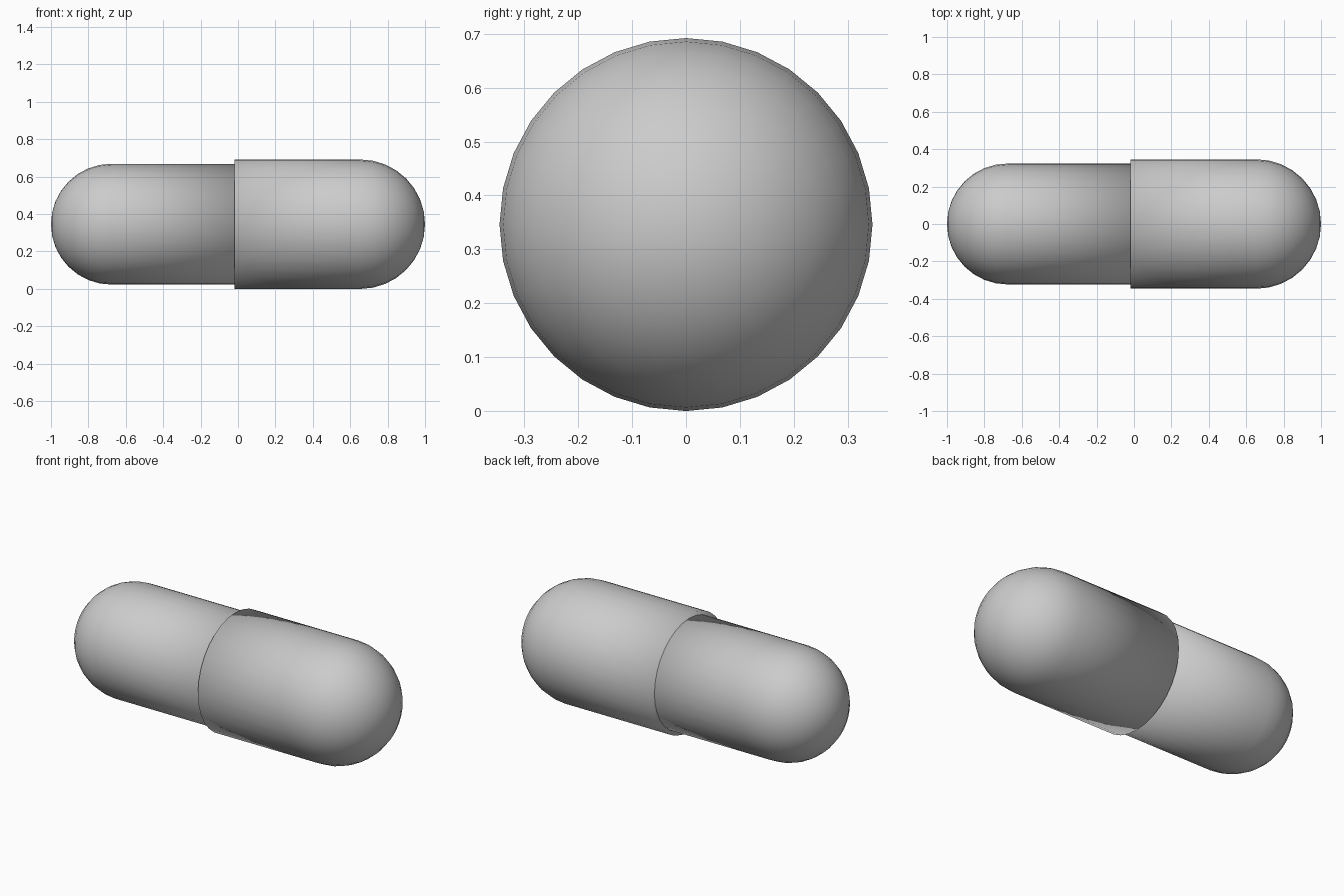
import bpy
import bmesh
import math
from mathutils import Matrix

cube = bpy.data.objects.get("Cube")
if cube:
    bpy.data.objects.remove(cube, do_unlink=True)

GREY = (0.6, 0.6, 0.6, 1.0)
LARGE_R, SMALL_R = 0.346, 0.323
SEAM = -0.02

grey = bpy.data.materials.new("light_grey")
grey.use_nodes = True
grey.diffuse_color = GREY
grey.node_tree.nodes["Principled BSDF"].inputs["Base Color"].default_value = GREY


def capsule_half(name, radius, side, seam):
    """Domed tube lying along x, its dome at x = side and its flat end at the seam."""
    bm = bmesh.new()
    bmesh.ops.create_uvsphere(bm, u_segments=32, v_segments=16, radius=radius)
    bmesh.ops.rotate(bm, verts=bm.verts, matrix=Matrix.Rotation(side * math.pi / 2, 3, "Y"))

    # keep the outer dome
    inner = [v for v in bm.verts if v.co.x * side < -0.001]
    bmesh.ops.delete(bm, geom=inner, context="VERTS")
    bmesh.ops.translate(bm, verts=bm.verts, vec=(side * (1 - radius), 0, 0))

    # straight wall down to the seam, closed with a flat cap
    rim = [e for e in bm.edges if e.is_boundary]
    wall = bmesh.ops.extrude_edge_only(bm, edges=rim)["geom"]
    for v in wall:
        if isinstance(v, bmesh.types.BMVert):
            v.co.x = seam
    bmesh.ops.contextual_create(bm, geom=[e for e in bm.edges if e.is_boundary])
    bmesh.ops.recalc_face_normals(bm, faces=bm.faces)
    for face in bm.faces:
        face.smooth = True

    mesh = bpy.data.meshes.new(name)
    bm.to_mesh(mesh)
    bm.free()
    mesh.materials.append(grey)
    obj = bpy.data.objects.new(name, mesh)
    obj.location.z = LARGE_R
    bpy.context.collection.objects.link(obj)


capsule_half("capsule_cap", LARGE_R, 1, SEAM)
capsule_half("capsule_body", SMALL_R, -1, SEAM + 0.005)
